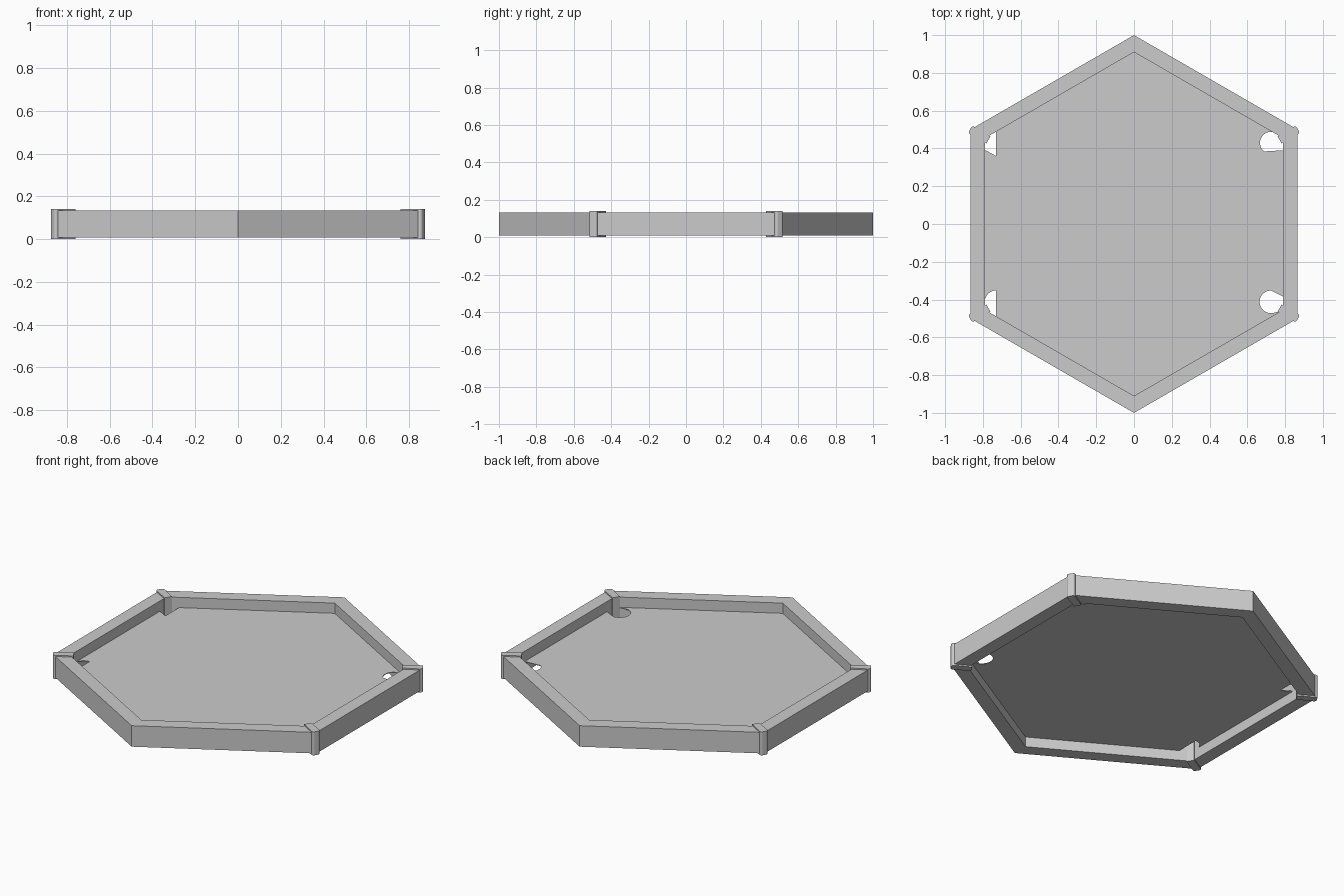
import bpy
from math import sin, cos, radians

if "Cube" in bpy.data.objects:
    bpy.data.objects.remove(bpy.data.objects["Cube"])

RIM_LOW, RIM_TOP = 0.008, 0.133
FLOOR_Z = 0.07


def make_object(name, verts, faces):
    mesh = bpy.data.meshes.new(name)
    mesh.from_pydata(verts, [], faces)
    mesh.validate()
    obj = bpy.data.objects.new(name, mesh)
    bpy.context.collection.objects.link(obj)
    return obj


def prism(name, outline, low, high):
    """Solid with a counter-clockwise outline between two heights."""
    n = len(outline)
    verts = [(x, y, z) for z in (low, high) for x, y in outline]
    faces = [tuple(reversed(range(n))), tuple(range(n, 2 * n))]
    faces += [(i, (i + 1) % n, n + (i + 1) % n, n + i) for i in range(n)]
    return make_object(name, verts, faces)


def arc(cx, cy, r, start, end, steps=14):
    angles = [radians(start + (end - start) * i / steps) for i in range(steps + 1)]
    return [(cx + r * cos(a), cy + r * sin(a)) for a in angles]


def hexagon(r):
    return [(r * cos(radians(30 + 60 * i)), r * sin(radians(30 + 60 * i))) for i in range(6)]


# Hexagonal rim with a rectangular section
rings = [(1.0, RIM_LOW), (1.0, RIM_TOP), (0.91, RIM_TOP), (0.91, RIM_LOW)]
verts = [(x, y, z) for r, z in rings for x, y in hexagon(r)]
faces = []
for k in range(4):
    for i in range(6):
        j, m = (i + 1) % 6, (k + 1) % 4
        faces.append((k * 6 + i, k * 6 + j, m * 6 + j, m * 6 + i))
make_object("rim", verts, faces)

# Thin floor halfway up the rim
floor = prism("floor", hexagon(0.925), FLOOR_Z - 0.002, FLOOR_Z + 0.002)

# Pocket holes: round on the right, straight-sided on the left
pockets = {
    "pocket_back_right": arc(0.725, 0.43, 0.058, 60, 232) + [(0.82, 0.392), (0.82, 0.46)],
    "pocket_front_right": arc(0.725, -0.412, 0.06, 90, 285) + [(0.82, -0.45), (0.82, -0.40)],
    "pocket_back_left": [(-0.73, 0.36), (-0.73, 0.52), (-0.82, 0.47), (-0.82, 0.395), (-0.785, 0.39)],
    "pocket_front_left": arc(-0.73, -0.412, 0.06, 90, 180) + [(-0.82, -0.47), (-0.73, -0.52)],
}
for name, outline in pockets.items():
    cutter = prism(name + "_cutter", outline, 0.02, 0.12)
    cutter.hide_render = True
    cutter.hide_set(True)
    mod = floor.modifiers.new(name, 'BOOLEAN')
    mod.operation = 'DIFFERENCE'
    mod.solver = 'EXACT'
    mod.object = cutter

# Corner clips wrapping the rim at the four side corners, rounded outside
clip = [(0.89, -0.021), (0.985, -0.023)]
clip += arc(0.989, -0.010, 0.013, -80, 0, 5)
clip += arc(0.989, 0.010, 0.013, 0, 80, 5)
clip += [(0.985, 0.023), (0.89, 0.021)]
for name, angle in (("back_right", 30), ("back_left", 150),
                    ("front_left", 210), ("front_right", 330)):
    c, s = cos(radians(angle)), sin(radians(angle))
    prism("corner_clip_" + name, [(x * c - y * s, x * s + y * c) for x, y in clip], 0.0, 0.14)
